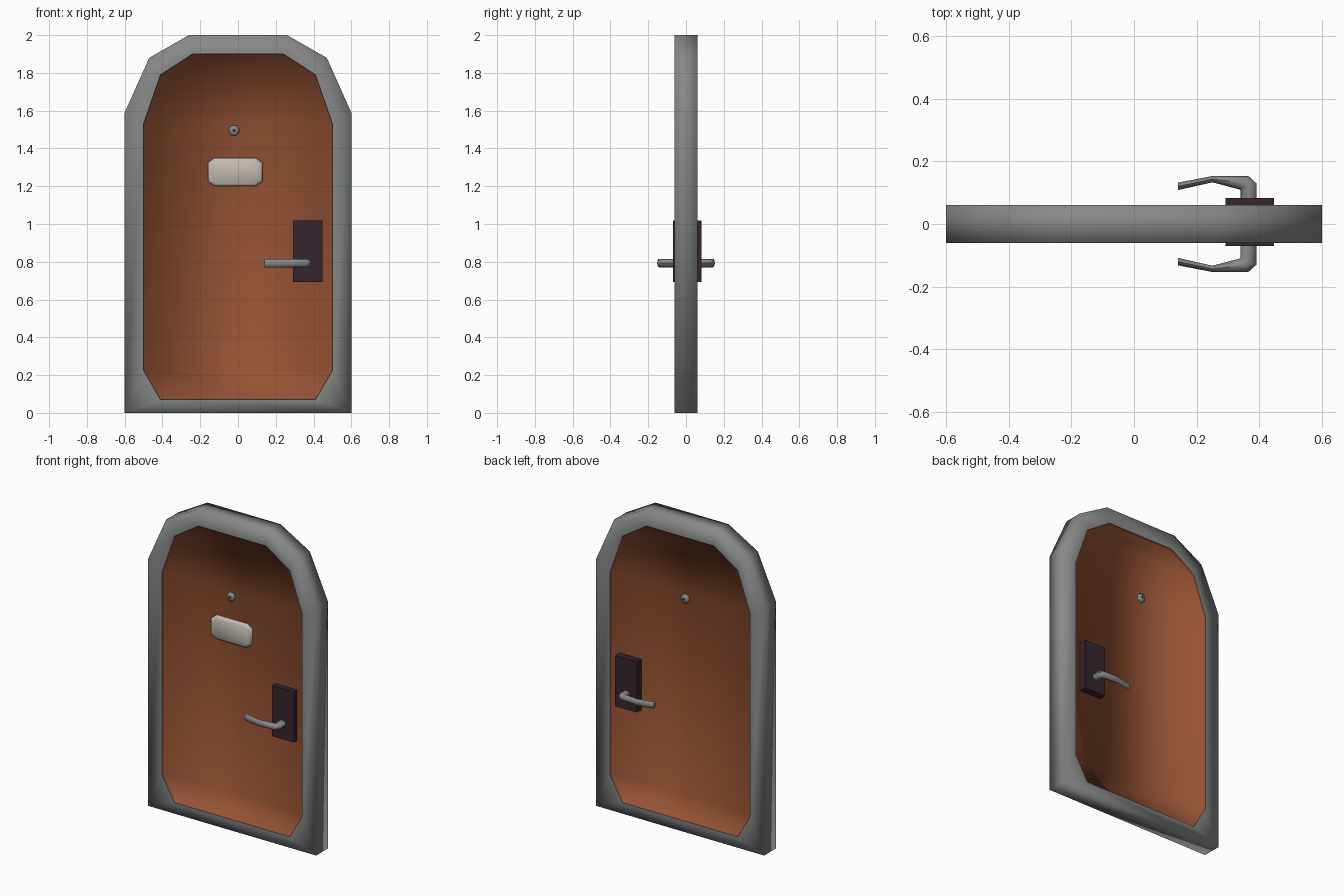
import bpy, bmesh
from math import cos, sin, pi, radians

if "Cube" in bpy.data.objects:
    bpy.data.objects.remove(bpy.data.objects["Cube"])


def material(name, rgb):
    m = bpy.data.materials.new(name)
    m.diffuse_color = (*rgb, 1)
    m.use_nodes = True
    m.node_tree.nodes["Principled BSDF"].inputs["Base Color"].default_value = m.diffuse_color
    return m


GREY = material("grey_metal", (0.24, 0.25, 0.245))
BROWN = material("brown_paint", (0.30, 0.085, 0.033))
CREAM = material("cream", (0.55, 0.50, 0.45))
DARK = material("dark_plate", (0.035, 0.018, 0.026))


def loft(name, rings, mat, caps=(True, True), angle=180, rows=False, facing=0):
    """Skin a series of closed rings; 'rows' fills the last ring with strips."""
    bm = bmesh.new()
    vs = [[bm.verts.new(p) for p in ring] for ring in rings]
    n = len(rings[0])
    for a, b in zip(vs, vs[1:]):
        for i in range(n):
            j = (i + 1) % n
            bm.faces.new((a[i], a[j], b[j], b[i]))
    if caps[0]:
        bm.faces.new(vs[0][::-1])
    if caps[1]:
        bm.faces.new(vs[-1])
    if rows:
        v = vs[-1]
        for i in range(n // 2 - 1):
            bm.faces.new((v[i], v[i + 1], v[n - 2 - i], v[n - 1 - i]))
    bmesh.ops.remove_doubles(bm, verts=bm.verts[:], dist=1e-5)
    bmesh.ops.recalc_face_normals(bm, faces=bm.faces[:])
    bm.normal_update()
    if facing:
        big = max(bm.faces, key=lambda f: f.calc_area())
        if big.normal.y * facing < 0:
            bmesh.ops.reverse_faces(bm, faces=bm.faces[:])
    me = bpy.data.meshes.new(name)
    bm.to_mesh(me)
    bm.free()
    me.materials.append(mat)
    ob = bpy.data.objects.new(name, me)
    bpy.context.collection.objects.link(ob)
    bpy.ops.object.select_all(action='DESELECT')
    ob.select_set(True)
    bpy.context.view_layer.objects.active = ob
    if angle >= 180:
        bpy.ops.object.shade_smooth()
    else:
        bpy.ops.object.shade_smooth_by_angle(angle=radians(angle))
    return ob


def mirrored(half, y):
    """Closed outline from its right half (bottom to top), placed at depth y."""
    return [(x, y, z) for x, z in half] + [(-x, y, z) for x, z in reversed(half)]


# Door outlines; the bottom outer corner is doubled to match the inner chamfer
outer = [(0.6, 0), (0.6, 0), (0.6, 1.59), (0.47, 1.88), (0.26, 2.0)]
inner = [(0.41, 0.07), (0.5, 0.225), (0.5, 1.53), (0.41, 1.79), (0.24, 1.9)]
T, P = 0.061, 0.036     # half thickness of frame and of recessed panel

# Surrounding frame
loft("door_frame", [mirrored(inner, -T), mirrored(outer, -T),
                    mirrored(outer, T), mirrored(inner, T)], GREY, (False, False))

# Nameplate with chamfered corners and a bevelled front
def plate_ring(inset, y):
    w, h, cx, cz = 0.145 - inset, 0.075 - inset, 0.035, 0.025
    half = [(w - cx, -h), (w, -h + cz), (w, h - cz), (w - cx, h)]
    return [(x - 0.015, py, z + 1.275) for x, py, z in mirrored(half, y)]

loft("nameplate", [plate_ring(0, -0.03), plate_ring(0, -0.048),
                   plate_ring(0.012, -0.058)], CREAM, angle=60)

# Handle silhouette from above: inner and outer point of each section
sections = [((0.34, 0.06), (0.39, 0.06)), ((0.34, 0.108), (0.39, 0.13)),
            ((0.337, 0.11), (0.365, 0.153)), ((0.25, 0.133), (0.25, 0.153)),
            ((0.14, 0.108), (0.14, 0.132))]

for side, s in (("front", -1), ("back", 1)):
    # Recessed panel with its reveal
    loft(side + "_panel", [mirrored(inner, s * T), mirrored(inner, s * P)], BROWN,
         (False, False), rows=True, facing=s)

    # Lock plate
    y = 0.07 if s < 0 else 0.083
    loft(side + "_lock_plate",
         [[(0.292, s * d, 0.692), (0.447, s * d, 0.692),
           (0.447, s * d, 1.018), (0.292, s * d, 1.018)] for d in (0.03, y)],
         DARK, angle=30)

    # Lever handle, octagonal section
    rings = []
    for a, b in sections:
        cx, cy = (a[0] + b[0]) / 2, (a[1] + b[1]) / 2
        dx, dy = (b[0] - a[0]) / 2, (b[1] - a[1]) / 2
        rings.append([(cx + dx * cos(t), s * (cy + dy * cos(t)), 0.793 + 0.022 * sin(t))
                      for t in (k * pi / 4 for k in range(8))])
    loft(side + "_handle", rings, GREY, angle=50)

    # Peephole ring and lens
    def circle(r, d):
        return [(-0.022 + r * cos(k * pi / 4 + pi / 8), s * d,
                 1.495 + r * sin(k * pi / 4 + pi / 8)) for k in range(8)]

    loft(side + "_peephole", [circle(0.029, 0.03), circle(0.029, 0.044), circle(0.018, 0.054),
                              circle(0.009, 0.054), circle(0.009, 0.046)], GREY, angle=50)
    loft(side + "_peephole_lens", [circle(0.0088, 0.04), circle(0.0088, 0.049)], DARK, angle=50)
